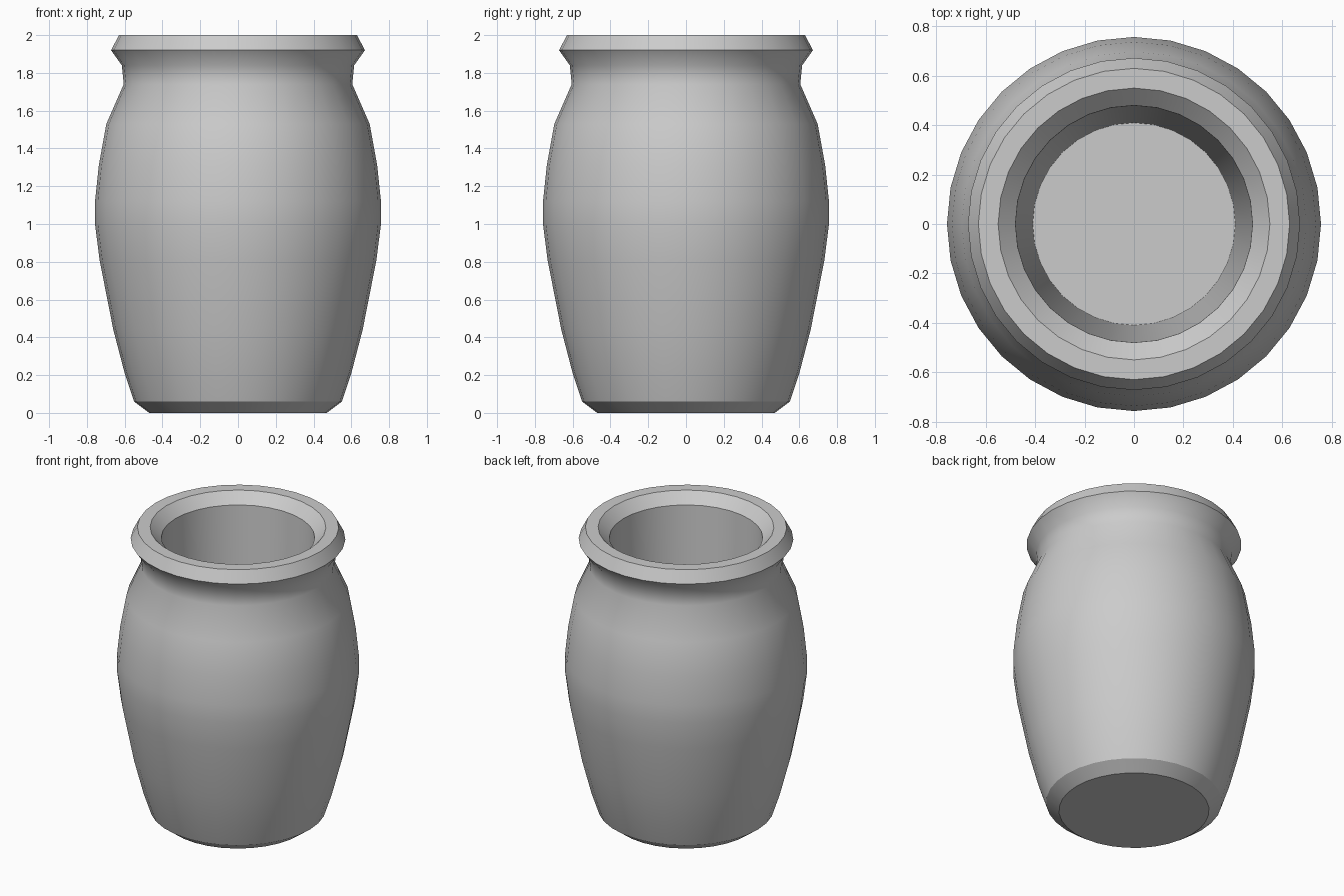
import bpy, bmesh
from math import cos, sin, tau, radians

if "Cube" in bpy.data.objects:
    bpy.data.objects.remove(bpy.data.objects["Cube"])

SIDES = 32


def lathe(name, profile):
    """Turn (radius, height) points around z; both ends are closed with a cap."""
    bm = bmesh.new()
    rings = [[bm.verts.new((r * cos(tau * i / SIDES), r * sin(tau * i / SIDES), z))
              for i in range(SIDES)] for r, z in profile]
    for low, high in zip(rings, rings[1:]):
        for i in range(SIDES):
            j = (i + 1) % SIDES
            bm.faces.new((low[i], low[j], high[j], high[i]))
    bm.faces.new(rings[0][::-1])
    bm.faces.new(rings[-1])
    mesh = bpy.data.meshes.new(name)
    bm.to_mesh(mesh)
    bm.free()
    obj = bpy.data.objects.new(name, mesh)
    bpy.context.collection.objects.link(obj)
    bpy.ops.object.select_all(action='DESELECT')
    obj.select_set(True)
    bpy.context.view_layer.objects.active = obj
    bpy.ops.object.shade_smooth_by_angle(angle=radians(32))
    return obj


# Foot and swelling body
body = [(0.47, 0), (0.55, 0.06), (0.60, 0.21), (0.66, 0.44), (0.733, 0.81),
        (0.757, 1.0), (0.757, 1.12), (0.737, 1.31), (0.697, 1.53)]
# Neck and flared lip
lip = [(0.605, 1.74), (0.615, 1.84), (0.672, 1.92), (0.63, 2.0), (0.55, 2.0)]
# Hollow inside down to the floor
inside = [(0.48, 1.93), (0.41, 0.12)]

lathe("jar", body + lip + inside)
